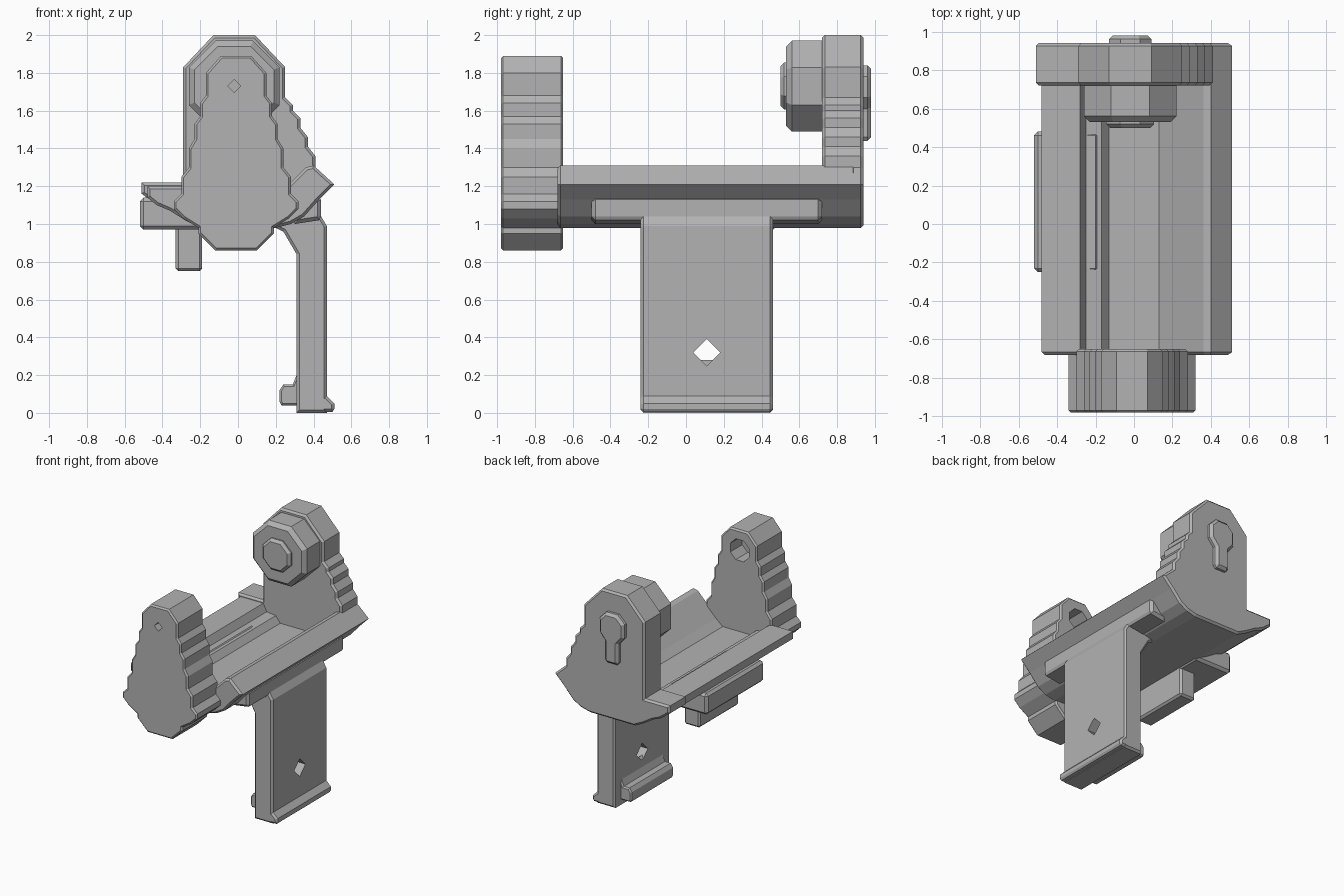
import bpy, bmesh, math

cube = bpy.data.objects.get("Cube")
if cube:
    bpy.data.objects.remove(cube, do_unlink=True)

grey = bpy.data.materials.new("plain grey")
grey.use_nodes = True
grey.diffuse_color = (0.45, 0.45, 0.45, 1)
grey.node_tree.nodes["Principled BSDF"].inputs["Base Color"].default_value = (0.45, 0.45, 0.45, 1)


def prism(name, profile, y0, y1, chamfer=0.02):
    """Extrude an x-z outline along y and chamfer its two end rims."""
    bm = bmesh.new()
    start = bm.faces.new([bm.verts.new((x, y0, z)) for x, z in profile])
    ext = bmesh.ops.extrude_face_region(bm, geom=[start], use_keep_orig=True)
    verts = [v for v in ext["geom"] if isinstance(v, bmesh.types.BMVert)]
    bmesh.ops.translate(bm, verts=verts, vec=(0, y1 - y0, 0))
    bmesh.ops.recalc_face_normals(bm, faces=bm.faces)
    if chamfer:
        rims = [e for e in bm.edges if abs(e.verts[0].co.y - e.verts[1].co.y) < 1e-5]
        bmesh.ops.bevel(bm, geom=rims, offset=chamfer, segments=1,
                        affect='EDGES', clamp_overlap=True)
    mesh = bpy.data.meshes.new(name)
    bm.to_mesh(mesh)
    bm.free()
    mesh.materials.append(grey)
    obj = bpy.data.objects.new(name, mesh)
    bpy.context.collection.objects.link(obj)
    return obj


def block(name, x0, x1, y0, y1, z0, z1, chamfer=0.015):
    obj = prism(name, [(x0, z0), (x1, z0), (x1, z1), (x0, z1)], y0, y1, 0)
    if chamfer:
        mod = obj.modifiers.new("chamfer", 'BEVEL')
        mod.width, mod.segments = chamfer, 1
    return obj


def polygon(cx, cz, r, sides, turn=0.0):
    return [(cx + r * math.cos(turn + math.tau * i / sides),
             cz + r * math.sin(turn + math.tau * i / sides)) for i in range(sides)]


def cut(target, cutter):
    cutter.hide_render = True
    cutter.display_type = 'WIRE'
    cutter.hide_set(True)
    mod = target.modifiers.new("hole", 'BOOLEAN')
    mod.operation, mod.object, mod.solver = 'DIFFERENCE', cutter, 'EXACT'


AXIS_X, AXIS_Z = -0.02, 1.73
EIGHTH = math.pi / 8

# Front end plate with stepped flanks
flank = [(0.11, 0.86), (0.2, 0.95), (0.2, 0.98), (0.28, 1.03), (0.33, 1.08), (0.33, 1.12),
         (0.29, 1.16), (0.29, 1.25), (0.25, 1.3), (0.25, 1.4), (0.22, 1.45), (0.22, 1.53),
         (0.19, 1.57), (0.19, 1.64), (0.16, 1.68), (0.16, 1.8), (0.08, 1.89)]
front_plate = prism("front_plate", [(x - 0.01, z) for x, z in flank]
                    + [(-x - 0.01, z) for x, z in reversed(flank)], -0.98, -0.65, 0.012)
cut(front_plate, prism("socket_cutter", polygon(AXIS_X, AXIS_Z, 0.09, 8, EIGHTH), -0.8, -0.6, 0))
cut(front_plate, prism("pin_hole_cutter", polygon(AXIS_X, AXIS_Z, 0.035, 4), -1.02, -0.75, 0))

# Cradle tray and back plate share the same stepped underside
underside = [(-0.51, 1.16), (-0.43, 1.1), (-0.36, 1.07), (-0.28, 1.02), (-0.2, 0.98),
             (0.2, 0.98), (0.28, 1.0), (0.35, 1.04), (0.43, 1.13), (0.51, 1.21)]
tray_top = [(0.4, 1.31), (0.36, 1.3), (0.3, 1.24), (0.24, 1.18), (0.19, 1.13), (0.13, 1.08),
            (-0.13, 1.08), (-0.17, 1.13), (-0.25, 1.14), (-0.28, 1.2)]
prism("tray", [(-0.48, 1.14)] + underside[1:] + tray_top + [(-0.48, 1.2)], -0.68, 0.9, 0.015)

back_top = [(0.41, 1.3), (0.41, 1.36), (0.37, 1.41), (0.37, 1.46), (0.33, 1.51), (0.33, 1.56),
            (0.29, 1.6), (0.29, 1.63), (0.25, 1.67), (0.25, 1.83), (0.09, 2.0), (-0.13, 2.0),
            (-0.29, 1.83), (-0.29, 1.22), (-0.51, 1.22)]
prism("back_plate", underside + back_top, 0.72, 0.94, 0.015)

# Round boss and its centre cap
prism("boss", polygon(AXIS_X, AXIS_Z, 0.26, 8, EIGHTH), 0.53, 0.75, 0.03)
prism("boss_cap", polygon(AXIS_X, AXIS_Z, 0.135, 8, EIGHTH), 0.5, 0.56, 0.02)

# Raised keyhole shape on the rear
keyhole = [(0.045, 1.44), (0.06, 1.46), (0.06, 1.61), (0.11, 1.67), (0.11, 1.78), (0.05, 1.84)]
prism("rear_keyhole", [(AXIS_X + x, z) for x, z in keyhole]
      + [(AXIS_X - x, z) for x, z in reversed(keyhole)], 0.92, 0.98, 0.02)

# Long mounting leg with a diamond hole, foot and catch
leg = prism("leg", [(0.31, 0.0), (0.47, 0.0), (0.47, 0.99), (0.44, 1.04), (0.2, 1.02),
                    (0.2, 0.98), (0.24, 0.96), (0.31, 0.84)], -0.24, 0.46, 0.015)
hole = block("leg_hole_cutter", -0.2, 0.2, -0.05, 0.05, -0.05, 0.05, 0)
hole.location = (0.4, 0.11, 0.32)
hole.rotation_euler.x = math.pi / 4
cut(leg, hole)
prism("foot", [(0.33, 0.005), (0.5, 0.005), (0.51, 0.02), (0.51, 0.05), (0.47, 0.09),
               (0.33, 0.09)], -0.24, 0.46, 0.015)
prism("catch", [(0.33, 0.04), (0.23, 0.04), (0.22, 0.06), (0.22, 0.12), (0.24, 0.15),
                (0.29, 0.15), (0.31, 0.2), (0.31, 0.26), (0.33, 0.28)], -0.16, 0.38, 0.015)

# Hinge rail above the leg
prism("leg_rail", [(0.3, 1.0), (0.43, 1.02), (0.44, 1.04), (0.44, 1.13), (0.4, 1.15),
                   (0.3, 1.1)], -0.5, 0.72, 0.02)

# Side rail and short lug under the other edge
block("side_rail", -0.52, -0.18, -0.25, 0.48, 0.97, 1.14, 0.02)
block("lug", -0.33, -0.19, -0.2, 0.3, 0.75, 1.02)
